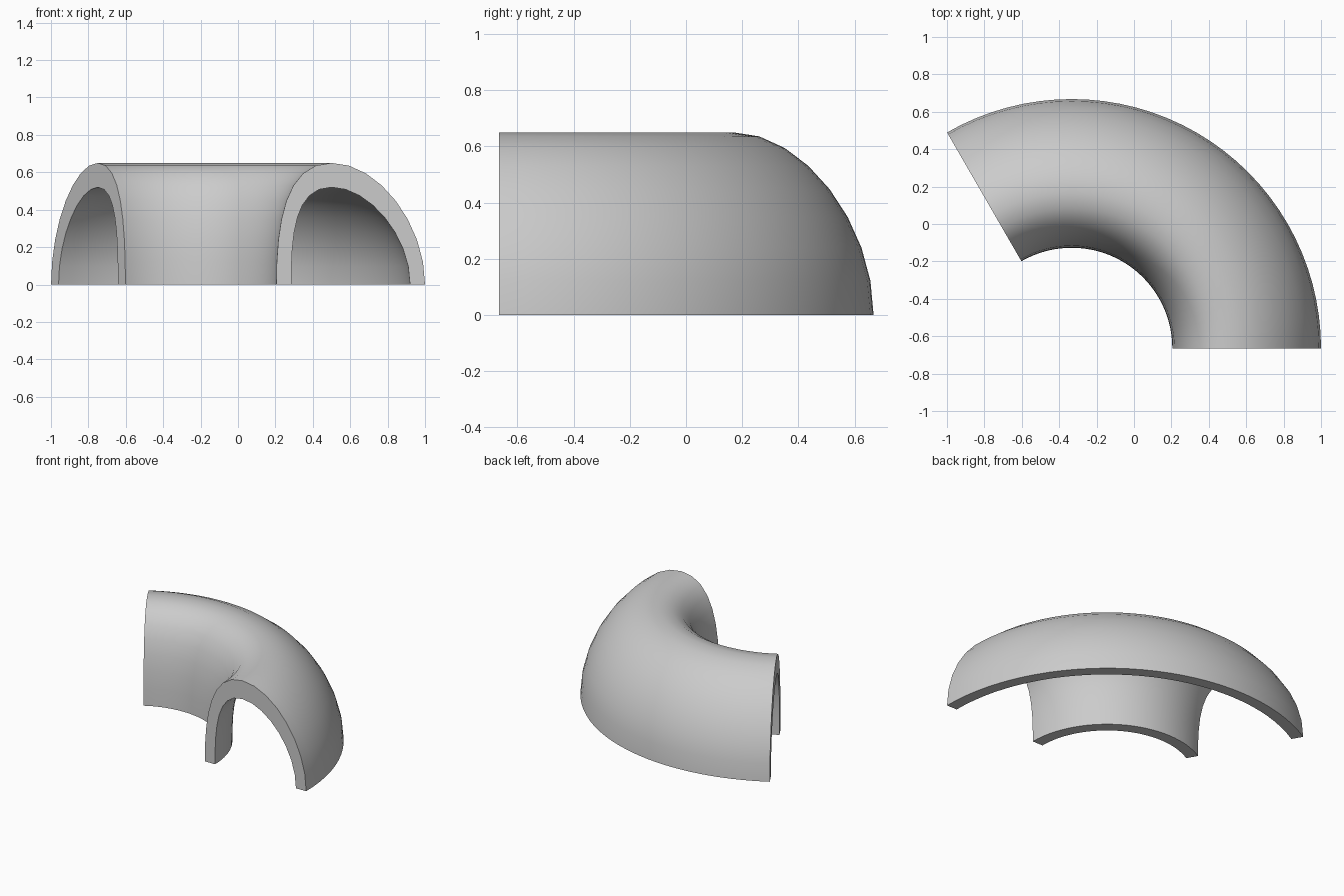
import bpy
import bmesh
import math
from mathutils import Vector, geometry

if "Cube" in bpy.data.objects:
    bpy.data.objects.remove(bpy.data.objects["Cube"])

CENTRE = Vector((-0.333, -0.665, 0))   # axis of the bend
CROWN_X = 0.5                          # highest line of the arch
STEPS = 8                              # segments per quarter arch
BEND = math.radians(120)


def arch(left, right, height, handle):
    """Arch from the inner foot over the crown to the outer foot."""
    y = CENTRE.y
    crown = Vector((CROWN_X, y, height))
    halves = []
    for foot_x, side in ((left, -1), (right, 1)):
        halves.append(geometry.interpolate_bezier(
            Vector((foot_x, y, 0)), Vector((foot_x, y, height / 2)),
            crown + Vector((side * handle, 0, 0)), crown, STEPS + 1))
    return halves[0] + halves[1][-2::-1]


# Closed wall section: outer arch forward, inner arch back
section = arch(0.205, 1.0, 0.65, 0.25) + arch(0.285, 0.92, 0.52, 0.2)[::-1]

# Sweep the section round the bend and cap both ends
bm = bmesh.new()
verts = [bm.verts.new(p) for p in section]
edges = [bm.edges.new((verts[i - 1], verts[i])) for i in range(len(verts))]
bmesh.ops.spin(bm, geom=verts + edges, cent=CENTRE, axis=(0, 0, 1),
               angle=BEND, steps=32, use_duplicate=False)
bmesh.ops.holes_fill(bm, edges=bm.edges[:], sides=0)
bmesh.ops.recalc_face_normals(bm, faces=bm.faces[:])

mesh = bpy.data.meshes.new("curved_half_pipe")
bm.to_mesh(mesh)
bm.free()
pipe = bpy.data.objects.new("curved_half_pipe", mesh)
bpy.context.collection.objects.link(pipe)

# Plain grey
grey = bpy.data.materials.new("plain_grey")
grey.use_nodes = True
colour = (0.6, 0.6, 0.6, 1)
grey.diffuse_color = colour
grey.node_tree.nodes["Principled BSDF"].inputs["Base Color"].default_value = colour
mesh.materials.append(grey)

# Smooth walls, crisp rims
bpy.ops.object.select_all(action="DESELECT")
pipe.select_set(True)
bpy.context.view_layer.objects.active = pipe
bpy.ops.object.shade_smooth_by_angle(angle=math.radians(45))
